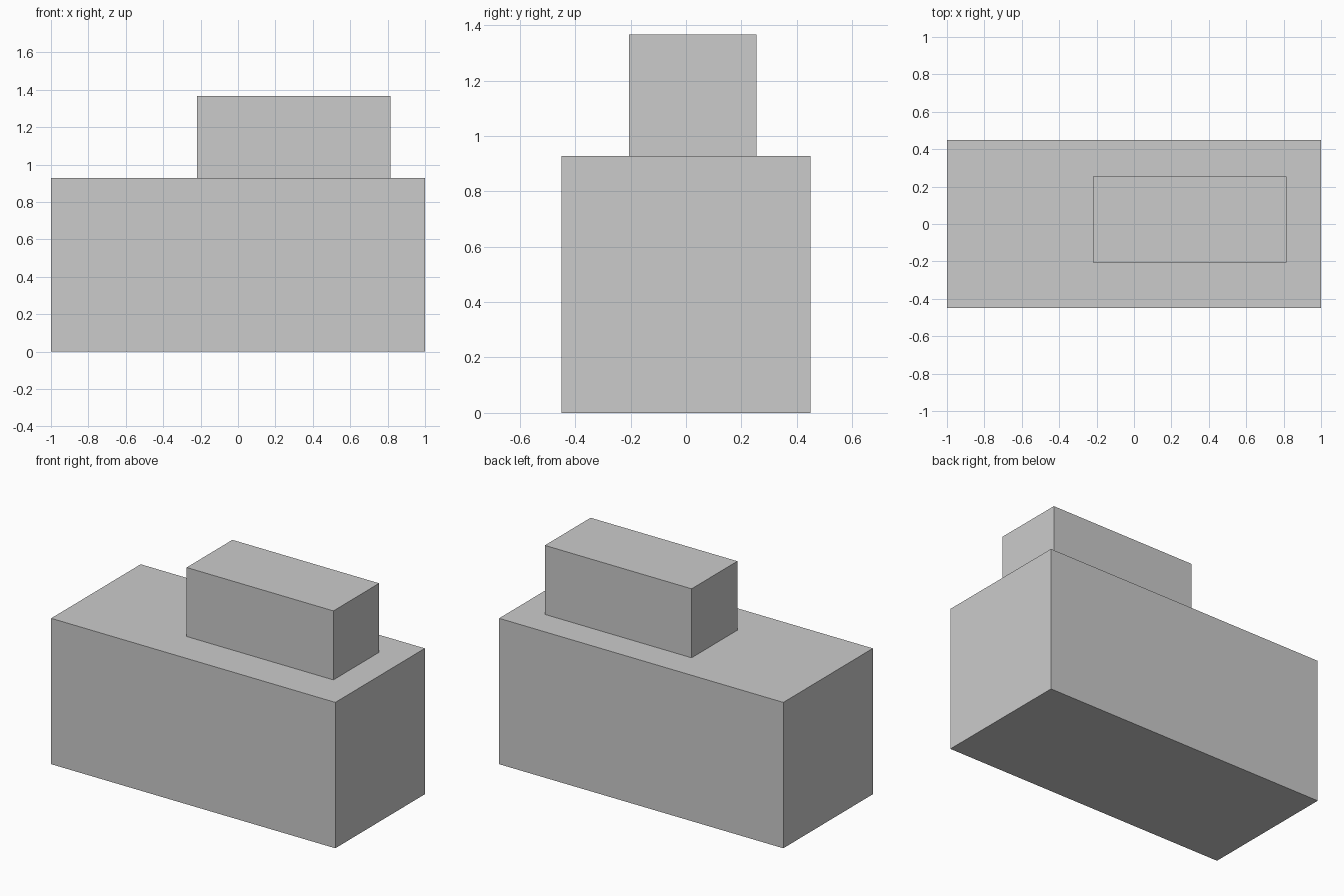
import bpy

if "Cube" in bpy.data.objects:
    bpy.data.objects.remove(bpy.data.objects["Cube"])


def box(name, x, y, z):
    """Box from (min, max) extents on each axis."""
    spans = (x, y, z)
    centre = [(lo + hi) / 2 for lo, hi in spans]
    bpy.ops.mesh.primitive_cube_add(size=1, location=centre)
    obj = bpy.context.object
    obj.name = name
    obj.scale = [hi - lo for lo, hi in spans]
    bpy.ops.object.transform_apply(location=False, rotation=False, scale=True)
    return obj


BASE_TOP = 0.928

# Large lower block
box("base_block", (-1, 1), (-0.45, 0.45), (0, BASE_TOP))

# Smaller block resting off-centre on top
box("upper_block", (-0.218, 0.815), (-0.205, 0.255), (BASE_TOP, 1.367))
